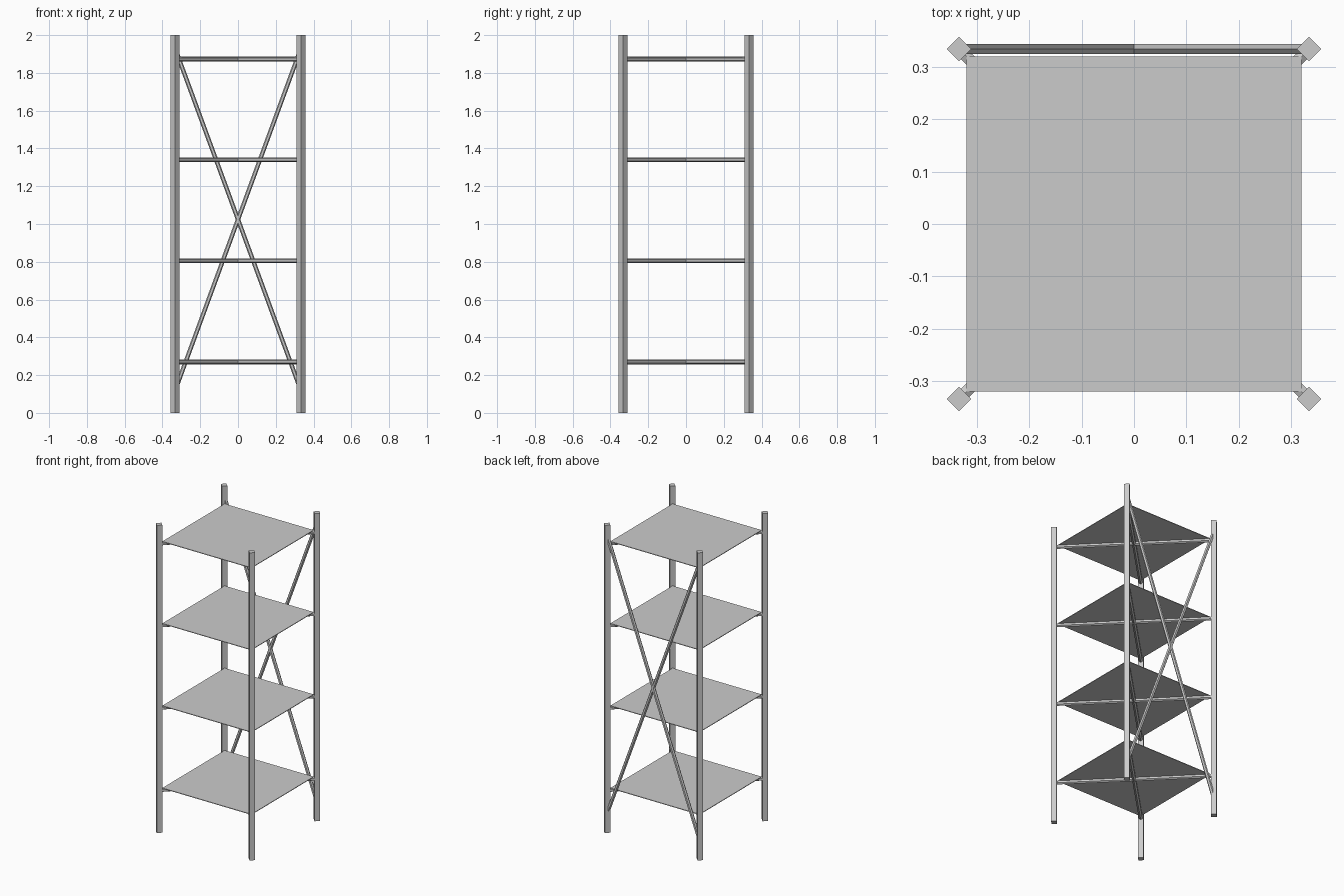
import bpy
from math import pi
from mathutils import Vector

if "Cube" in bpy.data.objects:
    bpy.data.objects.remove(bpy.data.objects["Cube"])

P = 0.334            # post centre offset
SHELF_Z = [0.27, 0.805, 1.34, 1.873]


def bar(name, a, b, radius, sides=4):
    """Straight low-poly bar between two points."""
    a, b = Vector(a), Vector(b)
    d = b - a
    bpy.ops.mesh.primitive_cylinder_add(vertices=sides, radius=radius,
                                        depth=d.length, location=(a + b) / 2)
    o = bpy.context.object
    o.name = name
    o.rotation_euler = d.to_track_quat('Z', 'Y').to_euler()
    return o


# four corner posts, square section turned 45 degrees
for sx in (-1, 1):
    for sy in (-1, 1):
        bpy.ops.mesh.primitive_cylinder_add(vertices=4, radius=0.0235, depth=2,
                                            location=(sx * P, sy * P, 1))
        bpy.context.object.name = "corner_post"

for z in SHELF_Z:
    # thin shelf panel
    bpy.ops.mesh.primitive_cube_add(size=1, location=(0, 0, z + 0.011))
    shelf = bpy.context.object
    shelf.name = "shelf"
    shelf.scale = (0.64, 0.64, 0.004)
    # crossed diagonal bars carrying the shelf
    for s in (-1, 1):
        bar("shelf_support", (-P, -s * P, z), (P, s * P, z), 0.0125, 6)

# crossed braces on the back
for s in (-1, 1):
    bar("back_brace", (-s * 0.325, P, 0.14), (s * 0.325, P, 1.908), 0.0115, 6)
